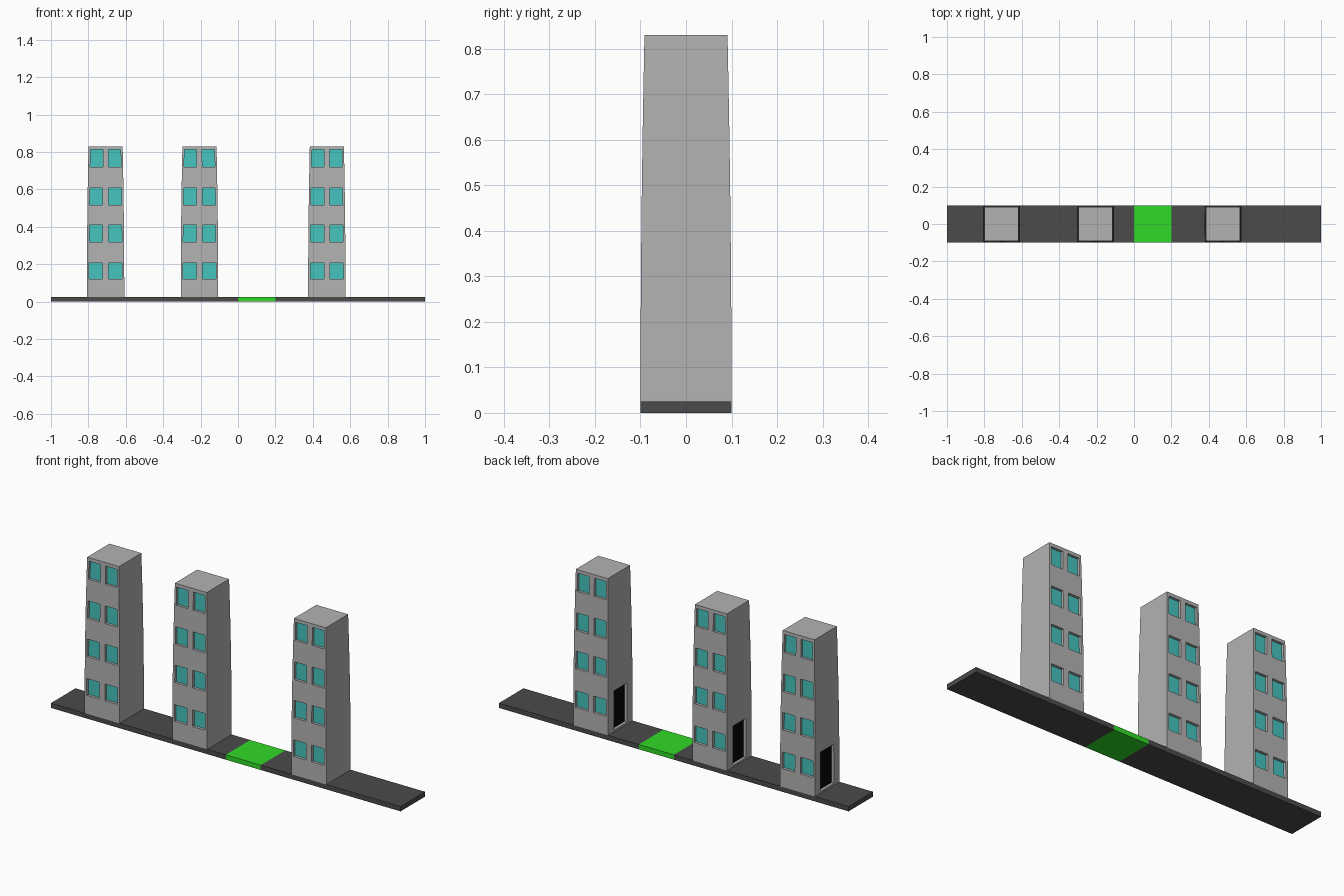
import bpy, bmesh

if "Cube" in bpy.data.objects:
    bpy.data.objects.remove(bpy.data.objects["Cube"])

def material(name, rgb):
    m = bpy.data.materials.new(name)
    m.diffuse_color = (*rgb, 1)
    m.use_nodes = True
    m.node_tree.nodes["Principled BSDF"].inputs["Base Color"].default_value = m.diffuse_color
    return m

CONCRETE = material("concrete", (0.45, 0.45, 0.45))
GLASS = material("glass", (0.06, 0.55, 0.51))
BLACK = material("doorway", (0.002, 0.002, 0.002))
ASPHALT = material("asphalt", (0.07, 0.07, 0.07))
GRASS = material("grass", (0.03, 0.7, 0.02))

BASE, TOP, HALF = 0.025, 0.83, 0.1
ROWS = [(0.12, 0.206), (0.32, 0.41), (0.517, 0.608), (0.719, 0.812)]
DOOR_Z, DOOR_Y = (0.035, 0.237), 0.054
WIN_IN, WIN_OUT, DEPTH = 0.016, 0.088, 0.014

# ground strip pieces
def slab(name, x0, x1, mat):
    bpy.ops.mesh.primitive_cube_add(size=1, location=((x0 + x1) / 2, 0, BASE / 2))
    o = bpy.context.object
    o.name = name
    o.scale = (x1 - x0, 0.2, BASE)
    o.data.materials.append(mat)

slab("pavement_left", -1, 0, ASPHALT)
slab("lawn", 0, 0.2, GRASS)
slab("pavement_right", 0.2, 1, ASPHALT)

# wall as a grid of quads; place(u, z) puts it in space
def wall(bm, us, zs, place):
    grid = [[bm.verts.new(place(u, z)) for u in us] for z in zs]
    for a, b in zip(grid, grid[1:]):
        for i in range(len(us) - 1):
            bm.faces.new((a[i], a[i + 1], b[i + 1], b[i]))

# push a rectangular opening into the wall
def recess(bm, picked, move, slot):
    ext = bmesh.ops.extrude_face_region(bm, geom=picked)["geom"]
    bmesh.ops.translate(bm, vec=move, verts=[v for v in ext if isinstance(v, bmesh.types.BMVert)])
    for f in ext:
        if isinstance(f, bmesh.types.BMFace):
            f.material_index = slot
    bmesh.ops.delete(bm, geom=[f for f in picked if f.is_valid], context='FACES')

def tower_mesh():
    bm = bmesh.new()
    zs = sorted([BASE, TOP, 0.46, *DOOR_Z, *[z for r in ROWS for z in r]])
    xs = [-HALF, -WIN_OUT, -WIN_IN, WIN_IN, WIN_OUT, HALF]
    ys = [-HALF, -DOOR_Y, DOOR_Y, HALF]
    for s in (-1, 1):
        wall(bm, xs, zs, lambda u, z: (u, s * HALF, z))
        wall(bm, ys, zs, lambda u, z: (s * HALF, u, z))
    bmesh.ops.remove_doubles(bm, verts=bm.verts, dist=1e-5)
    # roof and floor
    for h in (BASE, TOP):
        bmesh.ops.contextual_create(bm, geom=[e for e in bm.edges
            if all(abs(v.co.z - h) < 1e-5 for v in e.verts)])
    # windows on front and back
    for s in (-1, 1):
        for lo, hi in ROWS:
            for side in (-1, 1):
                picked = []
                for f in bm.faces:
                    c = f.calc_center_median()
                    if (abs(c.y - s * HALF) < 1e-4 and lo < c.z < hi
                            and WIN_IN < side * c.x < WIN_OUT):
                        picked.append(f)
                recess(bm, picked, (0, -s * DEPTH, 0), 1)
    # doorway on the left side
    picked = []
    for f in bm.faces:
        c = f.calc_center_median()
        if abs(c.x + HALF) < 1e-4 and abs(c.y) < DOOR_Y and DOOR_Z[0] < c.z < DOOR_Z[1]:
            picked.append(f)
    recess(bm, picked, (DEPTH, 0, 0), 2)
    # gentle taper towards the roof
    for v in bm.verts:
        k = 1 - 0.088 * ((v.co.z - BASE) / (TOP - BASE)) ** 2
        v.co.x *= k
        v.co.y *= k
    bmesh.ops.recalc_face_normals(bm, faces=bm.faces)
    me = bpy.data.meshes.new("tower")
    bm.to_mesh(me)
    bm.free()
    for m in (CONCRETE, GLASS, BLACK):
        me.materials.append(m)
    return me

# three identical towers
mesh = tower_mesh()
for name, x in (("tower_left", -0.708), ("tower_middle", -0.206), ("tower_right", 0.475)):
    o = bpy.data.objects.new(name, mesh)
    o.location.x = x
    bpy.context.collection.objects.link(o)
